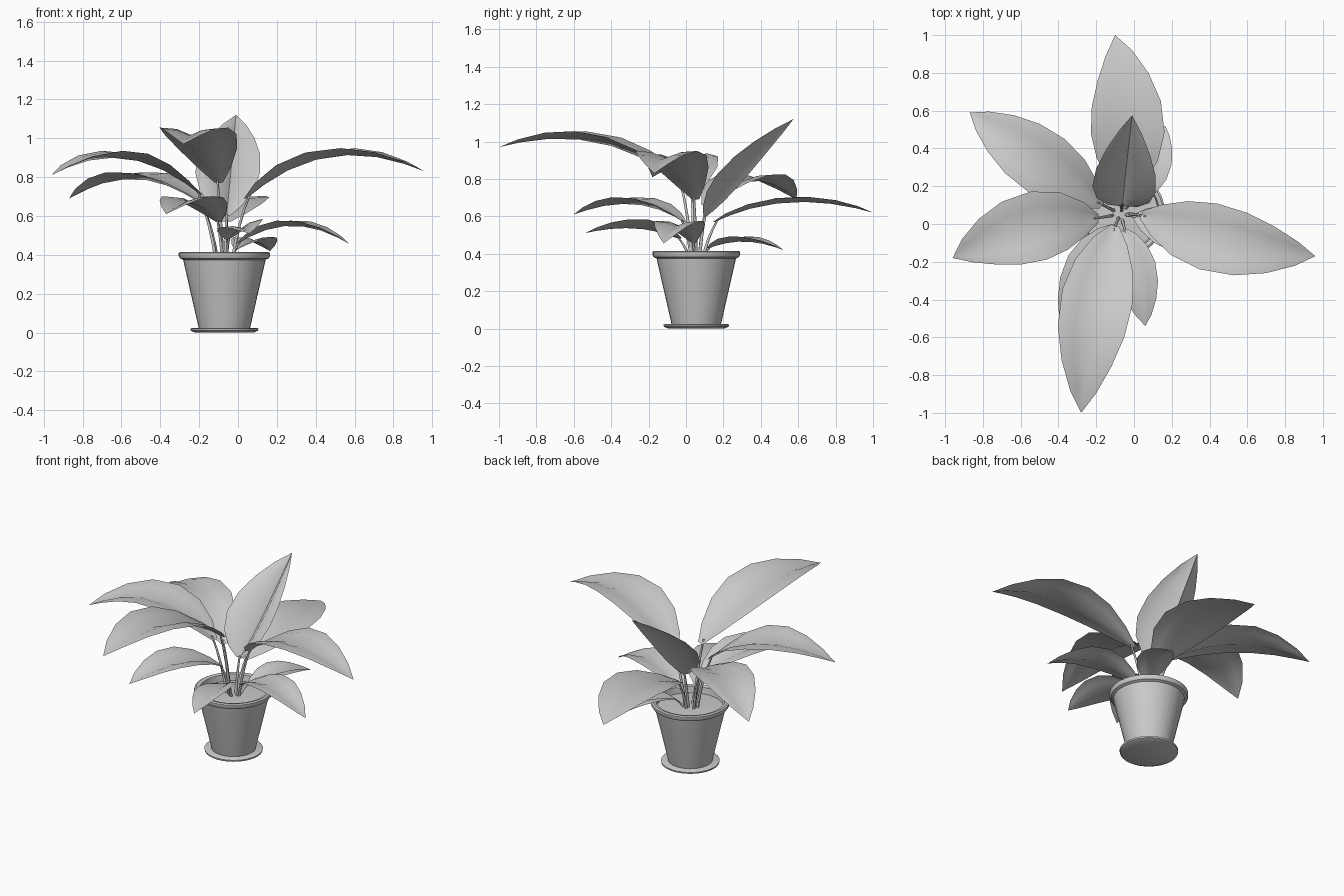
import bpy, bmesh
from mathutils import Vector

if "Cube" in bpy.data.objects:
    bpy.data.objects.remove(bpy.data.objects["Cube"])

CENTER = Vector((-0.07, 0.055, 0))
UP = Vector((0, 0, 1))


def finish(name, bm, angle=0.6):
    mesh = bpy.data.meshes.new(name)
    bm.to_mesh(mesh)
    bm.free()
    ob = bpy.data.objects.new(name, mesh)
    bpy.context.collection.objects.link(ob)
    bpy.ops.object.select_all(action='DESELECT')
    ob.select_set(True)
    bpy.context.view_layer.objects.active = ob
    bpy.ops.object.shade_smooth_by_angle(angle=angle)
    return ob


def lathe(name, profile, steps=32):
    bm = bmesh.new()
    verts = [bm.verts.new(CENTER + Vector((r, 0, z))) for r, z in profile]
    edges = [bm.edges.new(p) for p in zip(verts, verts[1:])]
    bmesh.ops.spin(bm, geom=verts + edges, cent=CENTER, axis=UP,
                   angle=6.2831853, steps=steps, use_merge=False)
    bmesh.ops.remove_doubles(bm, verts=bm.verts, dist=1e-5)
    bmesh.ops.recalc_face_normals(bm, faces=bm.faces)
    return finish(name, bm)


# Saucer, pot and soil
lathe("saucer", [(0, 0), (0.15, 0), (0.173, 0.01), (0.175, 0.02), (0.165, 0.025), (0, 0.022)])
lathe("pot", [(0, 0.023), (0.132, 0.023), (0.136, 0.04), (0.208, 0.355), (0.212, 0.375),
              (0.228, 0.382), (0.235, 0.395), (0.235, 0.41), (0.225, 0.415),
              (0.205, 0.41), (0.195, 0.35)])
soil = lathe("soil", [(0.2, 0.37), (0.1, 0.375), (0, 0.378)])
for poly in soil.data.polygons:
    if poly.normal.z < 0:
        poly.flip()

# Outline of every leaf: position along midrib, relative half width
OUTLINE = [(0, 0.12), (0.1, 0.48), (0.25, 0.83), (0.42, 1), (0.6, 0.94),
           (0.76, 0.7), (0.9, 0.36), (1, 0.0)]
# Cross-section: side position, relative lift of the shallow trough
SECTION = [(-1, 0.45), (-0.5, 0.3), (0, -0.5), (0.5, 0.3), (1, 0.45)]


def leaf(name, base, mid, tip, width, fold=0.04, roll=0.0):
    p0, m, p1 = Vector(base), Vector(mid), Vector(tip)
    c = 2 * m - (p0 + p1) / 2
    bm = bmesh.new()
    rows = []
    for t, w in OUTLINE:
        p = p0 * (1 - t) ** 2 + c * 2 * t * (1 - t) + p1 * t * t
        tan = ((c - p0) * (1 - t) + (p1 - c) * t).normalized()
        side = tan.cross(UP).normalized()
        nor = side.cross(tan)
        side, nor = (side + nor * roll).normalized(), (nor - side * roll).normalized()
        if w == 0:
            rows.append([bm.verts.new(p)])
        else:
            rows.append([bm.verts.new(p + side * u * w * width + nor * h * w * fold)
                         for u, h in SECTION])
    for a, b in zip(rows, rows[1:]):
        for i in range(4):
            if len(b) == 1:
                bm.faces.new((a[i], a[i + 1], b[0]))
            else:
                bm.faces.new((a[i], a[i + 1], b[i + 1], b[i]))
    finish(name, bm, 1.2)

    # Thin curved stalk from the soil to the leaf base
    out = (p0 - CENTER)
    out.z = 0
    start = CENTER + out * 0.35 + UP * 0.36
    ctrl = CENTER + out * 0.6 + UP * (0.36 + (p0.z - 0.36) * 0.6)
    end = p0 + (c - p0) * 0.05
    path = [start * (1 - t) ** 2 + ctrl * 2 * t * (1 - t) + end * t * t
            for t in (0, 0.25, 0.5, 0.75, 1)]
    bm = bmesh.new()
    rings = []
    for i, p in enumerate(path):
        r = 0.01 - 0.001 * i
        rings.append([bm.verts.new(p + Vector((x * r, y * r, 0)))
                      for x, y in ((1, 0), (0.3, 0.95), (-0.8, 0.6), (-0.8, -0.6), (0.3, -0.95))])
    for a, b in zip(rings, rings[1:]):
        for i in range(5):
            j = (i + 1) % 5
            bm.faces.new((a[i], a[j], b[j], b[i]))
    finish(name + "_stalk", bm, 1.5)


# Upper leaves
leaf("leaf_front_tall", (-0.1, -0.01, 0.77), (-0.21, -0.47, 1.02), (-0.28, -1.0, 0.97), 0.19, 0.05)
leaf("leaf_right", (0.04, 0.05, 0.69), (0.47, -0.085, 0.925), (0.96, -0.17, 0.83), 0.18)
leaf("leaf_left", (-0.19, 0.03, 0.71), (-0.57, -0.025, 0.915), (-0.96, -0.18, 0.81), 0.185)
leaf("leaf_back_left", (-0.17, 0.1, 0.66), (-0.52, 0.35, 0.81), (-0.87, 0.59, 0.69), 0.17)
leaf("leaf_back_upright", (-0.06, 0.1, 0.6), (-0.045, 0.26, 0.83), (-0.01, 0.575, 1.12), 0.168, 0.12)
# Lower leaves
leaf("leaf_back_low", (-0.06, 0.15, 0.57), (-0.035, 0.55, 0.69), (-0.1, 1.0, 0.62), 0.195, 0.03)
leaf("leaf_front_low", (-0.1, -0.01, 0.57), (-0.235, -0.28, 0.685), (-0.37, -0.6, 0.61), 0.15)
leaf("leaf_front_small", (-0.05, -0.03, 0.48), (0.015, -0.27, 0.55), (0.06, -0.54, 0.51), 0.115, 0.03, -0.2)
leaf("leaf_right_small", (0.0, 0.04, 0.46), (0.28, -0.04, 0.565), (0.575, -0.12, 0.455), 0.125, 0.03)
leaf("leaf_back_small", (-0.01, 0.12, 0.43), (0.09, 0.31, 0.48), (0.165, 0.52, 0.42), 0.105, 0.03)
